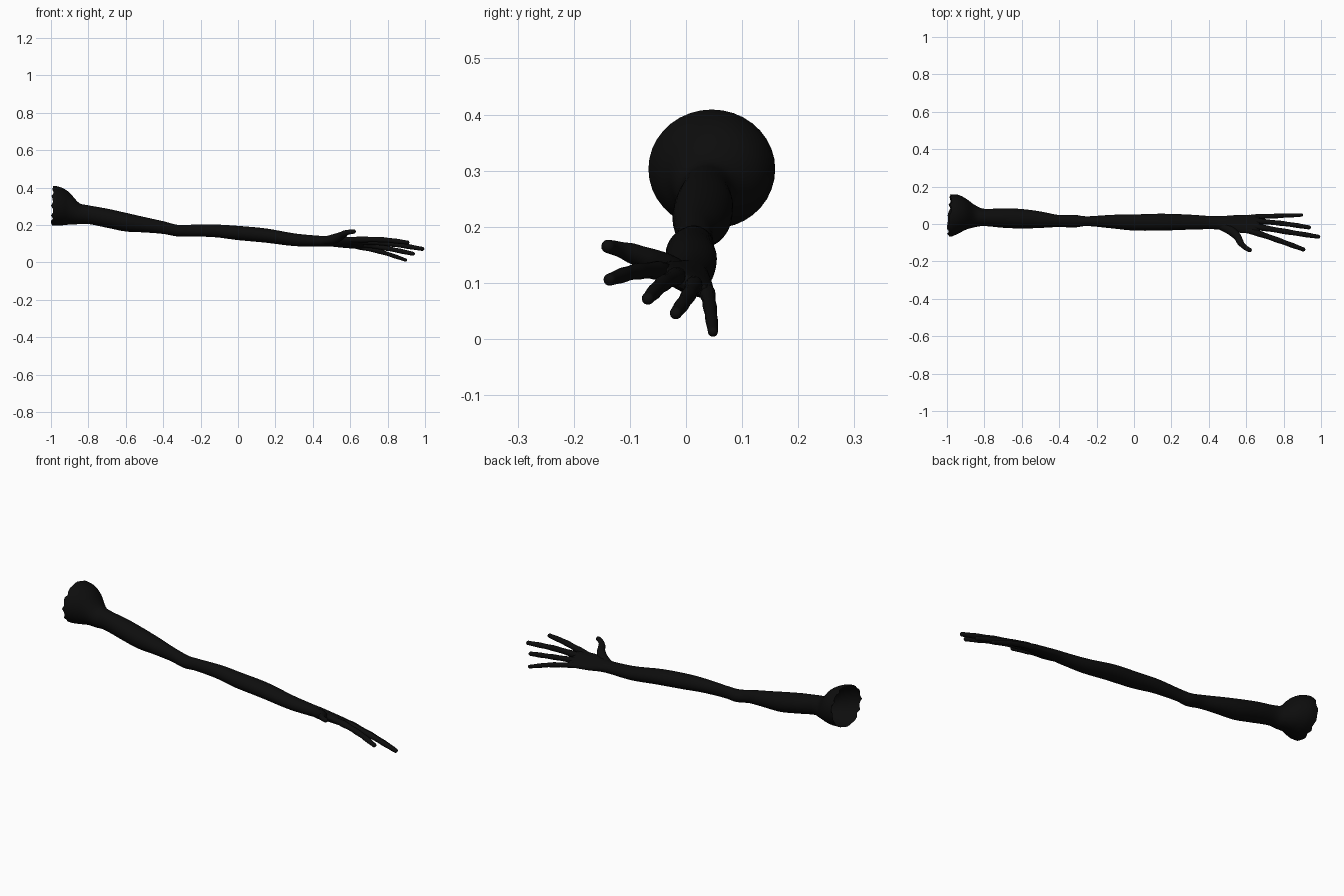
import bpy, bmesh, math, random
from mathutils import Vector

if "Cube" in bpy.data.objects:
    bpy.data.objects.remove(bpy.data.objects["Cube"])

random.seed(4)
skin = bpy.data.materials.new("near_black")
skin.diffuse_color = (0.004, 0.004, 0.004, 1)
skin.use_nodes = True
skin.node_tree.nodes["Principled BSDF"].inputs["Base Color"].default_value = skin.diffuse_color


def spline(rows, steps):
    """Catmull-Rom interpolation through rows of numbers."""
    out = []
    for i in range(len(rows) - 1):
        p = [rows[max(0, min(len(rows) - 1, i + k))] for k in (-1, 0, 1, 2)]
        for s in range(steps):
            t = s / steps
            out.append([0.5 * (2 * b + (c - a) * t + (2 * a - 5 * b + 4 * c - d) * t * t
                               + (3 * b - a - 3 * c + d) * t ** 3) for a, b, c, d in zip(*p)])
    out.append(list(rows[-1]))
    return out


def skin_rings(name, rings, cap_start):
    """Join rings of points into a smooth tube, closed at its far end."""
    bm = bmesh.new()
    loops = [[bm.verts.new(p) for p in ring] for ring in rings]
    n = len(loops[0])
    for a, b in zip(loops, loops[1:]):
        for i in range(n):
            j = (i + 1) % n
            bm.faces.new((a[i], a[j], b[j], b[i]))
    bm.faces.new(loops[-1])
    if cap_start:
        bm.faces.new(loops[0][::-1])
    bmesh.ops.recalc_face_normals(bm, faces=bm.faces)
    mesh = bpy.data.meshes.new(name)
    bm.to_mesh(mesh)
    bm.free()
    for p in mesh.polygons:
        p.use_smooth = True
    mesh.materials.append(skin)
    obj = bpy.data.objects.new(name, mesh)
    bpy.context.collection.objects.link(obj)


# Arm from shoulder to knuckles: x, centre y, centre z, half width, half height, tilt
ARM = [
    (-0.975, 0.046, 0.303, 0.113, 0.106, 0),
    (-0.94, 0.052, 0.298, 0.104, 0.100, 0),
    (-0.90, 0.053, 0.287, 0.084, 0.085, 0),
    (-0.85, 0.042, 0.261, 0.059, 0.057, 0),
    (-0.80, 0.035, 0.255, 0.046, 0.050, 0),
    (-0.70, 0.032, 0.236, 0.052, 0.051, 0),
    (-0.60, 0.028, 0.215, 0.052, 0.050, 0),
    (-0.50, 0.023, 0.201, 0.044, 0.041, 0),
    (-0.40, 0.016, 0.186, 0.032, 0.034, 0),
    (-0.32, 0.015, 0.169, 0.034, 0.031, 0),
    (-0.25, 0.015, 0.170, 0.026, 0.031, 0),
    (-0.12, 0.013, 0.168, 0.036, 0.034, 0),
    (0.00, 0.008, 0.157, 0.043, 0.038, 0),
    (0.15, 0.010, 0.143, 0.045, 0.038, 0),
    (0.30, 0.010, 0.121, 0.040, 0.034, -0.05),
    (0.42, 0.007, 0.114, 0.035, 0.029, -0.15),
    (0.48, 0.005, 0.113, 0.039, 0.026, -0.3),
    (0.55, 0.001, 0.109, 0.050, 0.024, -0.42),
    (0.63, 0.000, 0.103, 0.054, 0.020, -0.45),
    (0.67, 0.000, 0.101, 0.050, 0.012, -0.45),
]
SIDES = 36
rings = []
for x, y, z, a, b, tilt in spline(ARM, 5):
    ring = []
    for i in range(SIDES):
        t = 2 * math.pi * i / SIDES
        u, v = a * math.cos(t), b * math.sin(t)
        ring.append(Vector((x, y + u * math.cos(tilt) - v * math.sin(tilt),
                            z + u * math.sin(tilt) + v * math.cos(tilt))))
    rings.append(ring)
# Torn edge of the open shoulder end
torn = []
for i, p in enumerate(rings[0]):
    t = 2 * math.pi * i / SIDES
    reach = 0.013 - 0.008 * math.cos(t) - 0.004 * math.sin(t)
    reach += random.uniform(-0.010, 0.004) if i % 3 else 0.004
    torn.append(Vector((max(-1, p.x - reach), p.y, p.z)))
rings.insert(0, torn)
skin_rings("arm", rings, False)


def finger(name, path, bumps):
    """Rounded tube along x, y, z, radius rows with swollen joints."""
    rows = spline(path, 8)
    pts = [Vector(r[:3]) for r in rows]
    length = sum((b - a).length for a, b in zip(pts, pts[1:]))
    # Half-round tip
    tip_dir = (pts[-1] - pts[-2]).normalized()
    r_tip = rows[-1][3]
    centres, radii = [], []
    run = 0
    for i, p in enumerate(pts):
        run += (p - pts[i - 1]).length if i else 0
        swell = sum(0.14 * math.exp(-((run / length - k) / 0.07) ** 2) for k in bumps)
        centres.append(p)
        radii.append(rows[i][3] * (1 + swell))
    for k in range(1, 5):
        ang = k * math.pi / 2 / 4.3
        centres.append(pts[-1] + tip_dir * r_tip * math.sin(ang))
        radii.append(r_tip * math.cos(ang))
    loops = []
    for i, c in enumerate(centres):
        d = (centres[min(i + 1, len(centres) - 1)] - centres[max(i - 1, 0)]).normalized()
        side = Vector((0, 0, 1)).cross(d).normalized()
        up = d.cross(side)
        loops.append([c + radii[i] * (side * math.cos(2 * math.pi * j / 14)
                                      + up * math.sin(2 * math.pi * j / 14)) for j in range(14)])
    skin_rings(name, loops, True)


# Four fingers: base, middle and tip points with radii
FINGERS = {
    "index_finger": ((0.56, -0.026, 0.119, 0.014), (0.65, -0.046, 0.122, 0.015),
                     (0.78, -0.090, 0.120, 0.013), (0.905, -0.136, 0.106, 0.011)),
    "middle_finger": ((0.56, -0.008, 0.111, 0.014), (0.66, -0.016, 0.112, 0.015),
                      (0.82, -0.042, 0.098, 0.013), (0.985, -0.068, 0.072, 0.011)),
    "ring_finger": ((0.56, 0.010, 0.104, 0.014), (0.66, 0.014, 0.097, 0.014),
                    (0.80, 0.002, 0.074, 0.012), (0.935, -0.018, 0.046, 0.011)),
    "little_finger": ((0.55, 0.026, 0.098, 0.013), (0.64, 0.037, 0.084, 0.013),
                      (0.77, 0.043, 0.054, 0.011), (0.895, 0.048, 0.013, 0.009)),
}
for name, path in FINGERS.items():
    finger(name, path, (0.3, 0.6, 0.83))

# Thumb curving out from the heel of the hand
finger("thumb", ((0.45, -0.006, 0.115, 0.020), (0.51, -0.030, 0.125, 0.025),
                 (0.55, -0.065, 0.141, 0.021), (0.572, -0.103, 0.155, 0.015),
                 (0.595, -0.126, 0.162, 0.013), (0.618, -0.139, 0.165, 0.012)), (0.72,))
